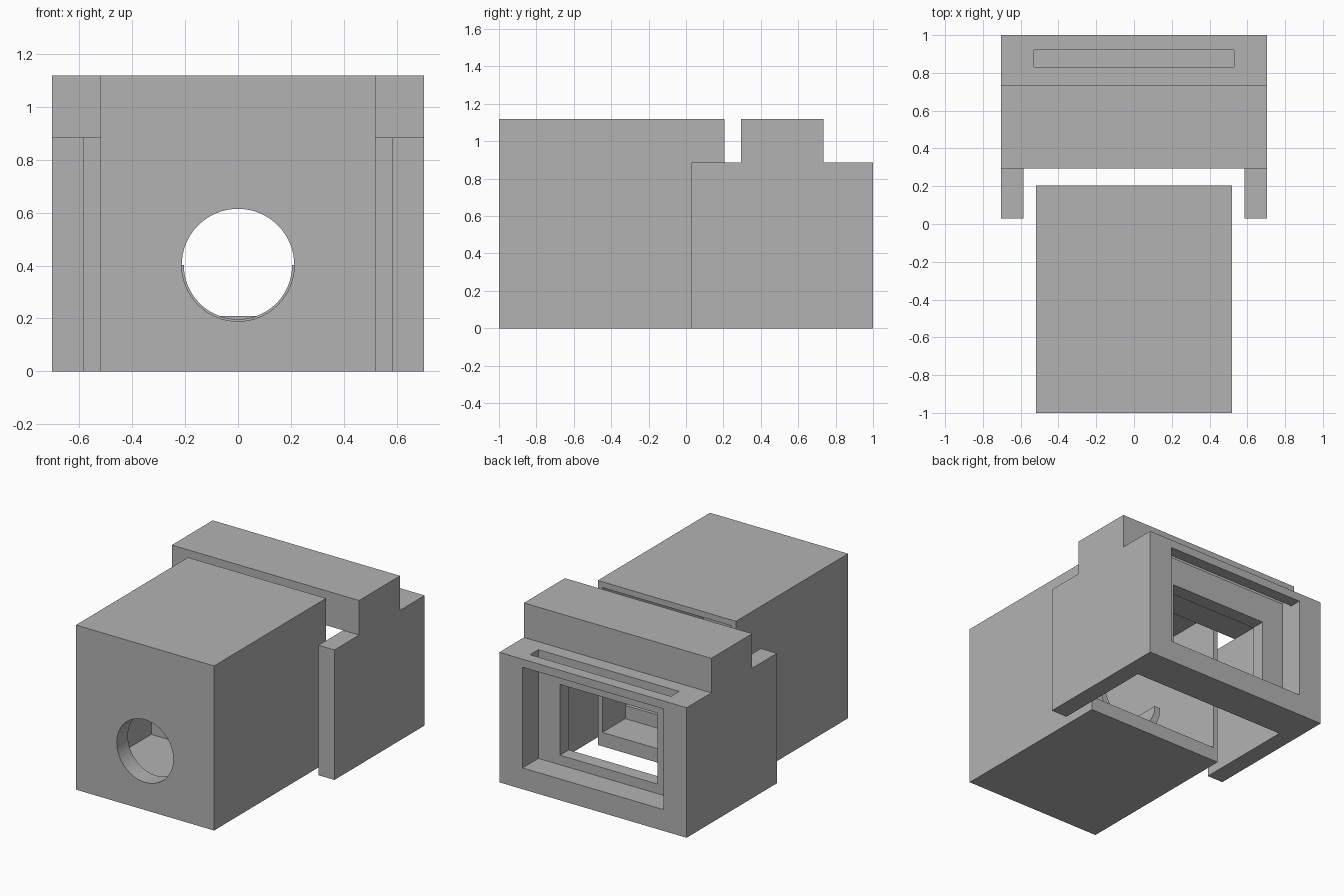
import bpy, bmesh, math

cube = bpy.data.objects.get("Cube")
if cube:
    bpy.data.objects.remove(cube, do_unlink=True)

# One plain grey
grey = bpy.data.materials.new("plain_grey")
grey.use_nodes = True
colour = (0.45, 0.45, 0.45, 1)
grey.diffuse_color = colour
grey.node_tree.nodes["Principled BSDF"].inputs["Base Color"].default_value = colour


def prism(name, profile, axis, low, high):
    """Extrude a profile along x (profile in y, z) or along y (profile in x, z)."""
    bm = bmesh.new()
    place = (lambda a, b: (low, a, b)) if axis == "x" else (lambda a, b: (a, low, b))
    face = bm.faces.new([bm.verts.new(place(a, b)) for a, b in profile])
    moved = bmesh.ops.extrude_face_region(bm, geom=[face])["geom"]
    step = (high - low, 0, 0) if axis == "x" else (0, high - low, 0)
    bmesh.ops.translate(bm, vec=step, verts=[v for v in moved if isinstance(v, bmesh.types.BMVert)])
    bmesh.ops.recalc_face_normals(bm, faces=bm.faces)
    mesh = bpy.data.meshes.new(name)
    bm.to_mesh(mesh)
    bm.free()
    mesh.materials.append(grey)
    obj = bpy.data.objects.new(name, mesh)
    bpy.context.collection.objects.link(obj)
    return obj


def block(name, half_x, y0, y1, z0, z1):
    return prism(name, [(y0, z0), (y1, z0), (y1, z1), (y0, z1)], "x", -half_x, half_x)


def arc(radius, start, end, count):
    return [(radius * math.cos(start + (end - start) * i / count),
             HOLE_Z + radius * math.sin(start + (end - start) * i / count))
            for i in range(count + 1)]


def select_only(obj):
    bpy.ops.object.select_all(action="DESELECT")
    obj.select_set(True)
    bpy.context.view_layer.objects.active = obj


def cut(obj, cutters):
    select_only(obj)
    for cutter in cutters:
        mod = obj.modifiers.new("cut", "BOOLEAN")
        mod.operation, mod.solver, mod.object = "DIFFERENCE", "EXACT", cutter
        bpy.ops.object.modifier_apply(modifier=mod.name)
        bpy.data.objects.remove(cutter, do_unlink=True)


HOLE_Z = 0.402

# Front box: open at the back, round hole in the front wall
front_box = block("front_box", 0.52, -1, 0.205, 0, 1.12)
cut(front_box, [
    block("box_cavity", 0.485, -0.88, 0.4, 0.095, 1.08),
    prism("round_hole", arc(0.213, 0, math.tau, 64)[:-1], "y", -1.2, -0.7),
])

# Half-round lens cradle on a cross bar inside the box
ring = arc(0.25, math.pi, math.tau, 48)
outer = [p for p in ring if p[1] > 0.185]
left = [p for p in outer if p[0] < 0]
right = [p for p in outer if p[0] > 0]
bar = [(-0.485, 0.185), (-0.485, 0.095), (0.485, 0.095), (0.485, 0.185)]
cradle = prism("lens_cradle", left[:] + bar + right + arc(0.205, math.tau, math.pi, 48),
               "y", -0.24, -0.04)

# Rear holder: stepped side profile, hollow in front of the rear wall
rear_holder = prism("rear_holder", [
    (0.03, 0), (1, 0), (1, 0.885), (0.735, 0.885), (0.735, 1.12),
    (0.295, 1.12), (0.295, 0.885), (0.03, 0.885)], "x", -0.705, 0.705)
cut(rear_holder, [
    block("holder_cavity", 0.585, -0.1, 0.735, -0.1, 0.885),
    block("front_gap", 0.585, -0.1, 0.295, 0.8, 1.3),
    block("rear_recess", 0.53, 0.83, 1.1, 0.145, 0.83),
    block("top_slot", 0.53, 0.83, 0.92, 0.7, 1),
    block("rear_window", 0.368, 0.6, 0.9, 0.21, 0.692),
])

# Smooth only the round surfaces
for obj in (front_box, cradle, rear_holder):
    select_only(obj)
    bpy.ops.object.shade_smooth_by_angle(angle=math.radians(30))
